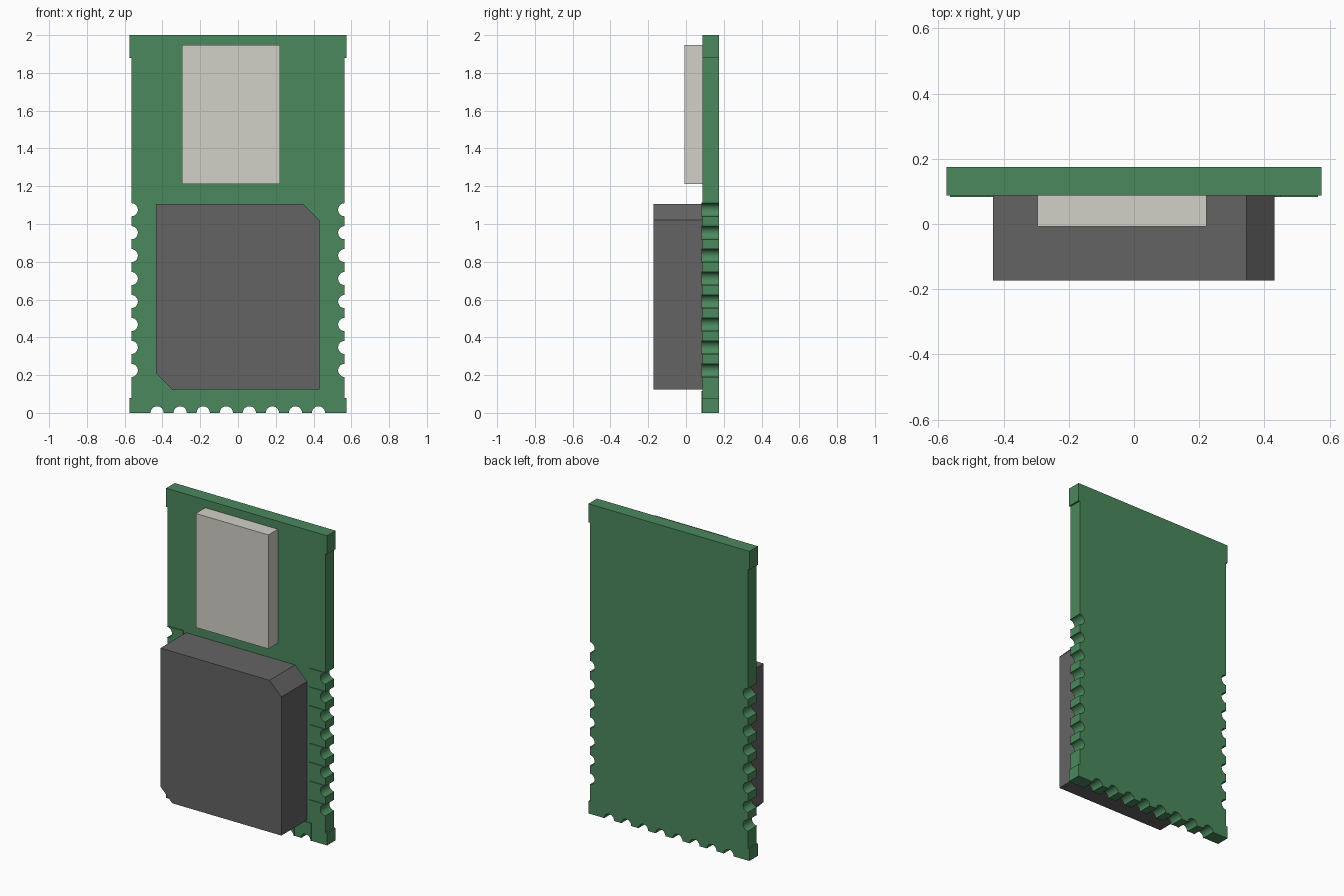
import bpy, bmesh, math

if "Cube" in bpy.data.objects:
    bpy.data.objects.remove(bpy.data.objects["Cube"])

BACK, FACE, PAD = 0.175, 0.088, 0.083   # y of board back, board front, pad front
R = 0.035                               # notch radius
EDGE = 0.565
SIDE_Z = [0.225 + 0.1215 * i for i in range(8)]
BOTTOM_X = [-0.428 + 0.122 * i for i in range(8)]


def material(name, rgb):
    m = bpy.data.materials.new(name)
    m.diffuse_color = (*rgb, 1)
    m.use_nodes = True
    m.node_tree.nodes["Principled BSDF"].inputs["Base Color"].default_value = m.diffuse_color
    return m


green = material("board_green", (0.07, 0.25, 0.11))
dark = material("shield_grey", (0.127, 0.127, 0.127))
pale = material("antenna_pale", (0.64, 0.635, 0.58))


def prism(name, outlines, y0, y1, mat):
    """Extrude closed (x, z) outlines from y0 to y1 as one object."""
    bm = bmesh.new()
    for pts in outlines:
        f = bm.faces.new([bm.verts.new((x, y0, z)) for x, z in pts])
        new = bmesh.ops.extrude_face_region(bm, geom=[f])["geom"]
        bmesh.ops.translate(bm, vec=(0, y1 - y0, 0),
                            verts=[v for v in new if isinstance(v, bmesh.types.BMVert)])
    bmesh.ops.recalc_face_normals(bm, faces=bm.faces)
    me = bpy.data.meshes.new(name)
    bm.to_mesh(me)
    bm.free()
    me.materials.append(mat)
    ob = bpy.data.objects.new(name, me)
    bpy.context.collection.objects.link(ob)
    bpy.ops.object.select_all(action='DESELECT')
    ob.select_set(True)
    bpy.context.view_layer.objects.active = ob
    bpy.ops.object.shade_smooth_by_angle(angle=math.radians(30))
    return ob


def notch(cx, cz, start, n=12):
    """Half circle swept clockwise from the start angle."""
    return [(cx + R * math.cos(start - math.pi * i / n),
             cz + R * math.sin(start - math.pi * i / n)) for i in range(n + 1)]


def mirror(pts):
    return [(-x, z) for x, z in reversed(pts)]


# Board with half-round notches on the sides and bottom, and corner tabs
bottom = [p for x in BOTTOM_X for p in notch(x, 0, math.pi)]
right = [(0.575, 0), (0.575, 0.08), (EDGE, 0.08)]
for z in SIDE_Z:
    right += notch(EDGE, z, -math.pi / 2)
right += [(EDGE, 1.88), (0.575, 1.88), (0.575, 2)]
prism("circuit_board", [bottom + right + mirror(right)], FACE, BACK, green)

# Thin solder pads around every notch
w, length = R + 0.003, 0.115
side_pads = [[(EDGE, z - w)] + notch(EDGE, z, -math.pi / 2)
             + [(EDGE, z + w), (EDGE - length, z + w), (EDGE - length, z - w)]
             for z in SIDE_Z]
bottom_pads = [[(x - w, 0)] + notch(x, 0, math.pi)
               + [(x + w, 0), (x + w, length), (x - w, length)] for x in BOTTOM_X]
prism("solder_pads", side_pads + [mirror(p) for p in side_pads] + bottom_pads,
      PAD, FACE, green)

# Metal shield can with two chamfered corners
c = 0.085
prism("shield_can", [[(-0.433 + c, 0.125), (0.431, 0.125), (0.431, 1.105 - c),
                      (0.431 - c, 1.105), (-0.433, 1.105), (-0.433, 0.125 + c)]],
      -0.173, FACE, dark)

# Pale antenna block
prism("antenna_block", [[(-0.296, 1.212), (0.223, 1.212), (0.223, 1.948), (-0.296, 1.948)]],
      -0.008, FACE, pale)
